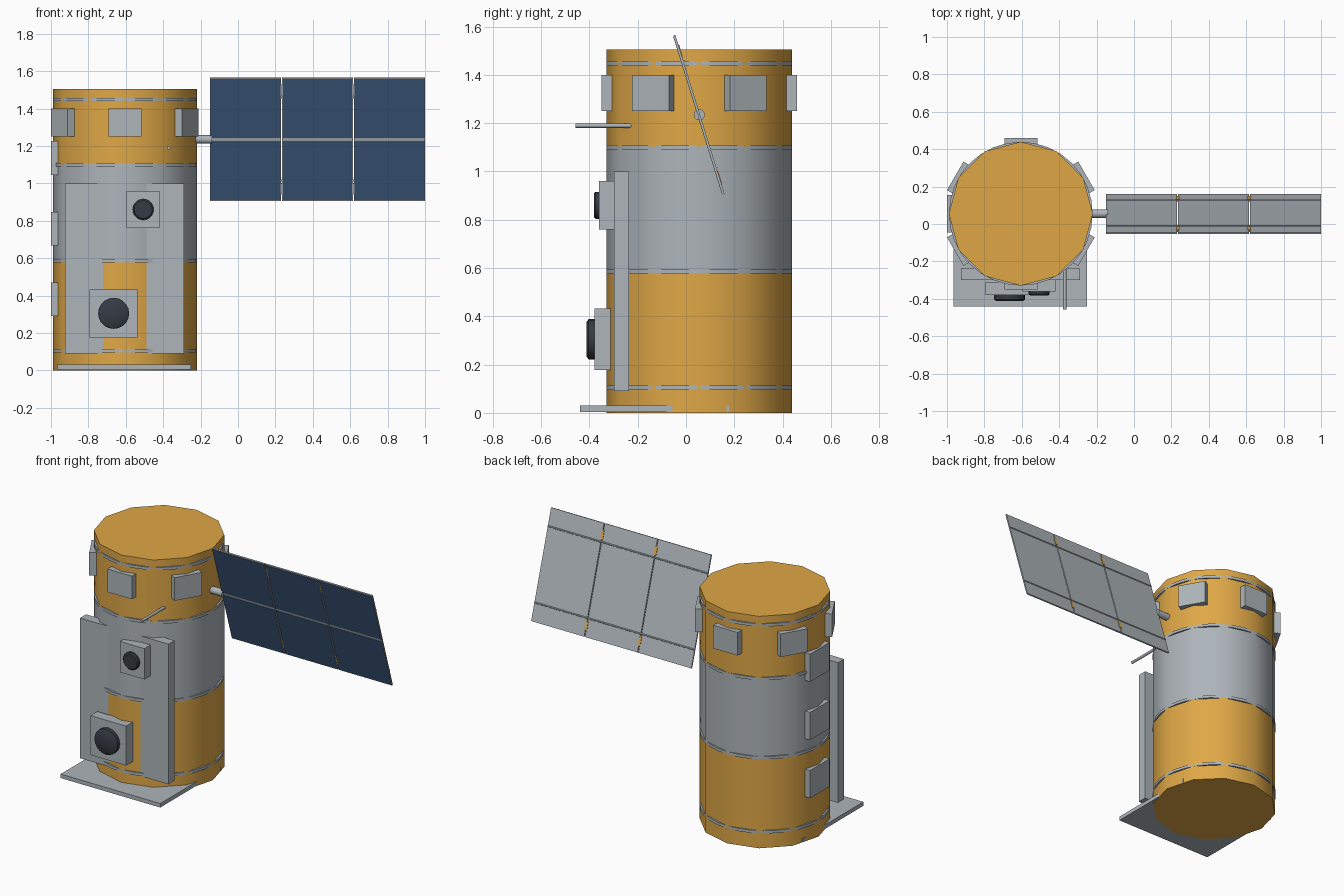
import bpy, bmesh, math
from mathutils import Matrix, Vector

cube = bpy.data.objects.get("Cube")
if cube:
    bpy.data.objects.remove(cube, do_unlink=True)


def material(name, rgb):
    m = bpy.data.materials.new(name)
    m.use_nodes = True
    m.diffuse_color = (*rgb, 1)
    m.node_tree.nodes["Principled BSDF"].inputs["Base Color"].default_value = (*rgb, 1)
    return m


GOLD = material("gold foil", (0.74, 0.39, 0.062))
GREY = material("light grey metal", (0.42, 0.46, 0.49))
BLUE = material("solar blue", (0.048, 0.10, 0.21))
DARK = material("dark glass", (0.036, 0.044, 0.058))


def finish(name, bm, mats, matrix=None, smooth=False):
    if matrix is not None:
        bm.transform(matrix)
    bmesh.ops.recalc_face_normals(bm, faces=bm.faces)
    me = bpy.data.meshes.new(name)
    bm.to_mesh(me)
    bm.free()
    for m in mats:
        me.materials.append(m)
    ob = bpy.data.objects.new(name, me)
    bpy.context.collection.objects.link(ob)
    if smooth:
        bpy.ops.object.select_all(action='DESELECT')
        ob.select_set(True)
        bpy.context.view_layer.objects.active = ob
        bpy.ops.object.shade_smooth_by_angle(angle=math.radians(35))
    return ob


def box(name, lo, hi, mat, matrix=None):
    lo, hi = Vector(lo), Vector(hi)
    bm = bmesh.new()
    bmesh.ops.create_cube(bm, size=1)
    bmesh.ops.scale(bm, vec=hi - lo, verts=bm.verts)
    bmesh.ops.translate(bm, vec=(lo + hi) / 2, verts=bm.verts)
    return finish(name, bm, [mat], matrix)


def rod(name, start, end, r, mat, sides=12, r_end=None, matrix=None):
    start, end = Vector(start), Vector(end)
    d = end - start
    bm = bmesh.new()
    bmesh.ops.create_cone(bm, cap_ends=True, segments=sides, radius1=r,
                          radius2=r if r_end is None else r_end, depth=d.length)
    bm.transform(Matrix.Translation((start + end) / 2)
                 @ d.to_track_quat('Z', 'Y').to_matrix().to_4x4())
    return finish(name, bm, [mat], matrix, smooth=True)


# Twelve-sided body, with a grey middle section
CX, CY, R = -0.605, 0.055, 0.385
BODY = Matrix.Translation((CX, CY, 0))
levels = [0, 0.58, 1.1, 1.505]
bm = bmesh.new()
loops = [[bm.verts.new((R * math.cos(i * math.pi / 6), R * math.sin(i * math.pi / 6), z))
          for i in range(12)] for z in levels]
for k in range(3):
    for i in range(12):
        j = (i + 1) % 12
        f = bm.faces.new((loops[k][i], loops[k][j], loops[k + 1][j], loops[k + 1][i]))
        f.material_index = k % 2
bm.faces.new(loops[0])
bm.faces.new(loops[-1])
finish("body", bm, [GOLD, GREY], BODY, smooth=True)

# Thin hoops around the body
for i, z in enumerate((0.105, 0.586, 1.1, 1.448)):
    rod(f"hoop_{i + 1}", (0, 0, z - 0.009), (0, 0, z + 0.009), 0.384, GREY, 32, matrix=BODY)

# Six radial boxes near the top
for i in range(6):
    turn = BODY @ Matrix.Rotation(math.radians(30 + 60 * i), 4, 'Z')
    box(f"radial_box_{i + 1}", (0.36, -0.088, 1.25), (0.405, 0.088, 1.40), GREY, turn)

# Column of side plates
for i, z in enumerate((0.38, 0.757, 1.135)):
    box(f"side_plate_{i + 1}", (-1.0, -0.045, z - 0.09), (-0.96, 0.155, z + 0.09), GREY)

# Base plate and front mounting panel
box("base_plate", (-0.965, -0.44, 0.004), (-0.25, 0.178, 0.03), GREY)
box("front_panel", (-0.925, -0.299, 0.09), (-0.29, -0.237, 1.0), GREY)

# Two instruments: housing, lens barrel and chamfered lens front
for name, x, z, half, y_in, y_box, y_lens, r in (
        ("lower", -0.665, 0.305, 0.128, -0.31, -0.38, -0.412, 0.083),
        ("upper", -0.507, 0.86, 0.1, -0.295, -0.361, -0.382, 0.056)):
    wide = half if name == "lower" else 0.088
    box(f"{name}_instrument", (x - wide, y_box, z - half), (x + wide, y_in, z + half), GREY)
    y_mid = y_lens + 0.008
    rod(f"{name}_lens_barrel", (x, y_box + 0.01, z), (x, y_mid, z), r, DARK, 20)
    rod(f"{name}_lens_front", (x, y_mid, z), (x, y_lens, z), r, DARK, 20, r * 0.86)

# Antenna and panel arm
rod("antenna", (-0.37, -0.458, 1.19), (-0.37, -0.2, 1.19), 0.009, GREY)
rod("panel_arm", (-0.27, CY, 1.235), (-0.14, CY, 1.235), 0.023, GREY)

# Tilted solar wing, three framed segments with two cell rows each
WING = Matrix.Translation((0, 0.053, 1.235)) @ Matrix.Rotation(math.radians(17.2), 4, 'X')
HALF, X0, STEP = 0.345, -0.15, 1.15 / 3
for i in range(3):
    a = X0 + i * STEP + (0.003 if i else 0)
    b = X0 + (i + 1) * STEP - (0.003 if i < 2 else 0)
    box(f"wing_segment_{i + 1}", (a, -0.004, -HALF), (b, 0.005, HALF), GREY, WING)
    for side, lo, hi in (("lower", -HALF + 0.006, -0.008), ("upper", 0.008, HALF - 0.006)):
        box(f"{side}_cells_{i + 1}", (a + 0.003, -0.0055, lo), (b - 0.003, -0.003, hi),
            BLUE, WING)

# Gold hinges between the segments, stiffening rods on the back
for i in (1, 2):
    x = X0 + i * STEP
    for side, t in (("lower", -0.275), ("upper", 0.275)):
        box(f"{side}_hinge_{i}", (x - 0.003, -0.005, t - 0.03), (x + 0.003, 0.006, t + 0.03),
            GOLD, WING)
        box(f"{side}_hinge_leaf_{i}", (x - 0.009, 0.004, t - 0.025),
            (x + 0.009, 0.008, t + 0.025), GOLD, WING)
for side, t in (("lower", -0.232), ("upper", 0.232)):
    rod(f"{side}_wing_rod", (X0, 0.005, t), (X0 + 1.15, 0.005, t), 0.005, GREY, 8, matrix=WING)
